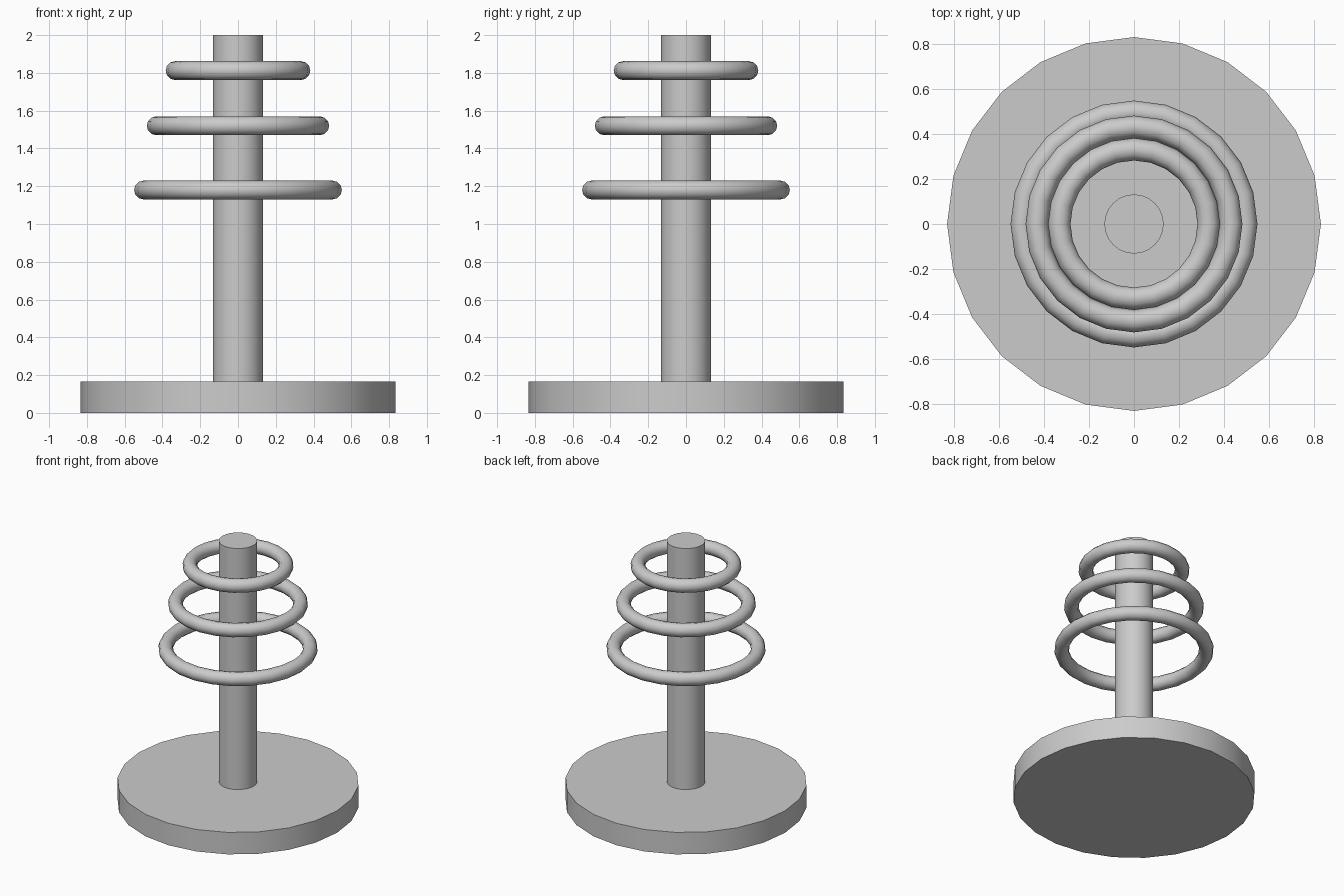
import bpy
import math

if "Cube" in bpy.data.objects:
    bpy.data.objects.remove(bpy.data.objects["Cube"])


def finish(name):
    ob = bpy.context.object
    ob.name = name
    bpy.ops.object.shade_smooth_by_angle(angle=math.radians(40))


def disc(name, radius, z0, z1):
    bpy.ops.mesh.primitive_cylinder_add(vertices=24, radius=radius, depth=z1 - z0,
                                        location=(0, 0, (z0 + z1) / 2))
    finish(name)


# Round base and central pole
disc("base", 0.833, 0, 0.167)
disc("pole", 0.132, 0.16, 2.0)

# Floating rings, shrinking upward
for name, radius, z in (("lower_ring", 0.5, 1.18),
                        ("middle_ring", 0.433, 1.52),
                        ("upper_ring", 0.333, 1.812)):
    bpy.ops.mesh.primitive_torus_add(major_radius=radius, minor_radius=0.05,
                                     major_segments=24, minor_segments=12,
                                     location=(0, 0, z))
    finish(name)
